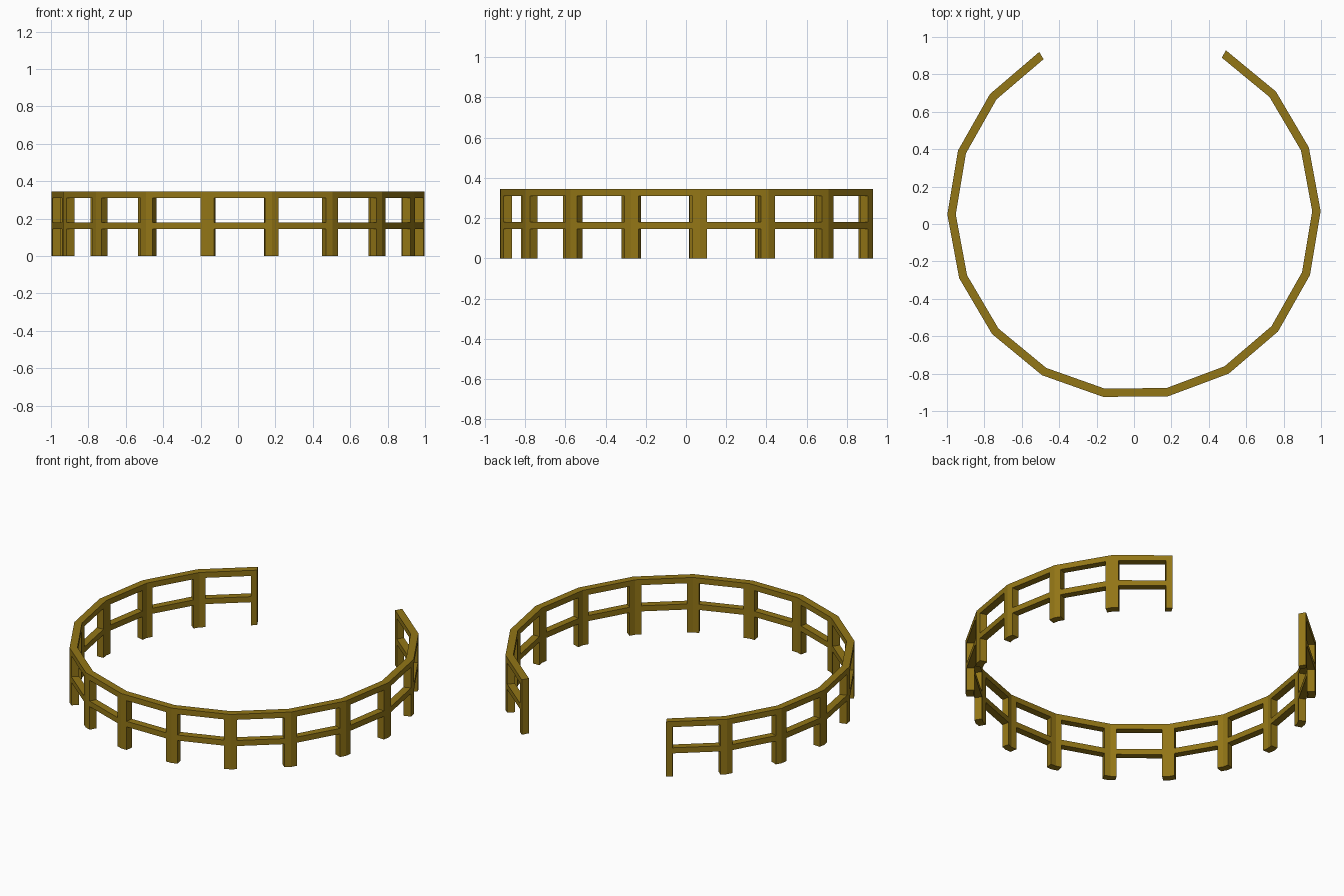
import bpy, bmesh
from math import cos, sin, radians
from mathutils import Vector, Matrix

if "Cube" in bpy.data.objects:
    bpy.data.objects.remove(bpy.data.objects["Cube"])

CENTRE_Y = 0.06
R_OUT, R_IN = 0.998, 0.953
START, STEP, PANELS = 120.5, 20, 15
HALF_POST = 0.108                      # half post width as a fraction of a panel
LEVELS = [0, 0.145, 0.18, 0.31, 0.345]
RAIL_ROWS = (1, 3)


def corner(i):
    a = radians(START + i * STEP)
    return Vector((R_OUT * cos(a), R_OUT * sin(a), 0))


# plan points along the outer side: post edge, rail run, post edge per panel
plan = []
for i in range(PANELS):
    for t in (0, HALF_POST, 1 - HALF_POST):
        plan.append(corner(i).lerp(corner(i + 1), t))
plan.append(corner(PANELS))

# outer face of the fence, leaving the openings empty
bm = bmesh.new()
grid = [[bm.verts.new((p.x, p.y, z)) for z in LEVELS] for p in plan]
for c in range(len(plan) - 1):
    for r in range(len(LEVELS) - 1):
        if c % 3 != 1 or r in RAIL_ROWS:
            bm.faces.new((grid[c][r], grid[c + 1][r], grid[c + 1][r + 1], grid[c][r + 1]))
bmesh.ops.delete(bm, geom=[v for v in bm.verts if not v.link_faces], context='VERTS')

# thickness towards the ring centre
ext = bmesh.ops.extrude_face_region(bm, geom=bm.faces[:], use_keep_orig=True)
inner = [g for g in ext["geom"] if isinstance(g, bmesh.types.BMVert)]
k = R_IN / R_OUT
bmesh.ops.scale(bm, vec=(k, k, 1), verts=inner)
bmesh.ops.translate(bm, vec=(0, CENTRE_Y, 0), verts=bm.verts)
bmesh.ops.recalc_face_normals(bm, faces=bm.faces[:])

mesh = bpy.data.meshes.new("curved_fence")
bm.to_mesh(mesh)
bm.free()
fence = bpy.data.objects.new("curved_fence", mesh)
bpy.context.collection.objects.link(fence)

# brown wood
wood = bpy.data.materials.new("wood")
wood.diffuse_color = (0.29, 0.18, 0.008, 1)
wood.use_nodes = True
wood.node_tree.nodes["Principled BSDF"].inputs["Base Color"].default_value = wood.diffuse_color
mesh.materials.append(wood)
